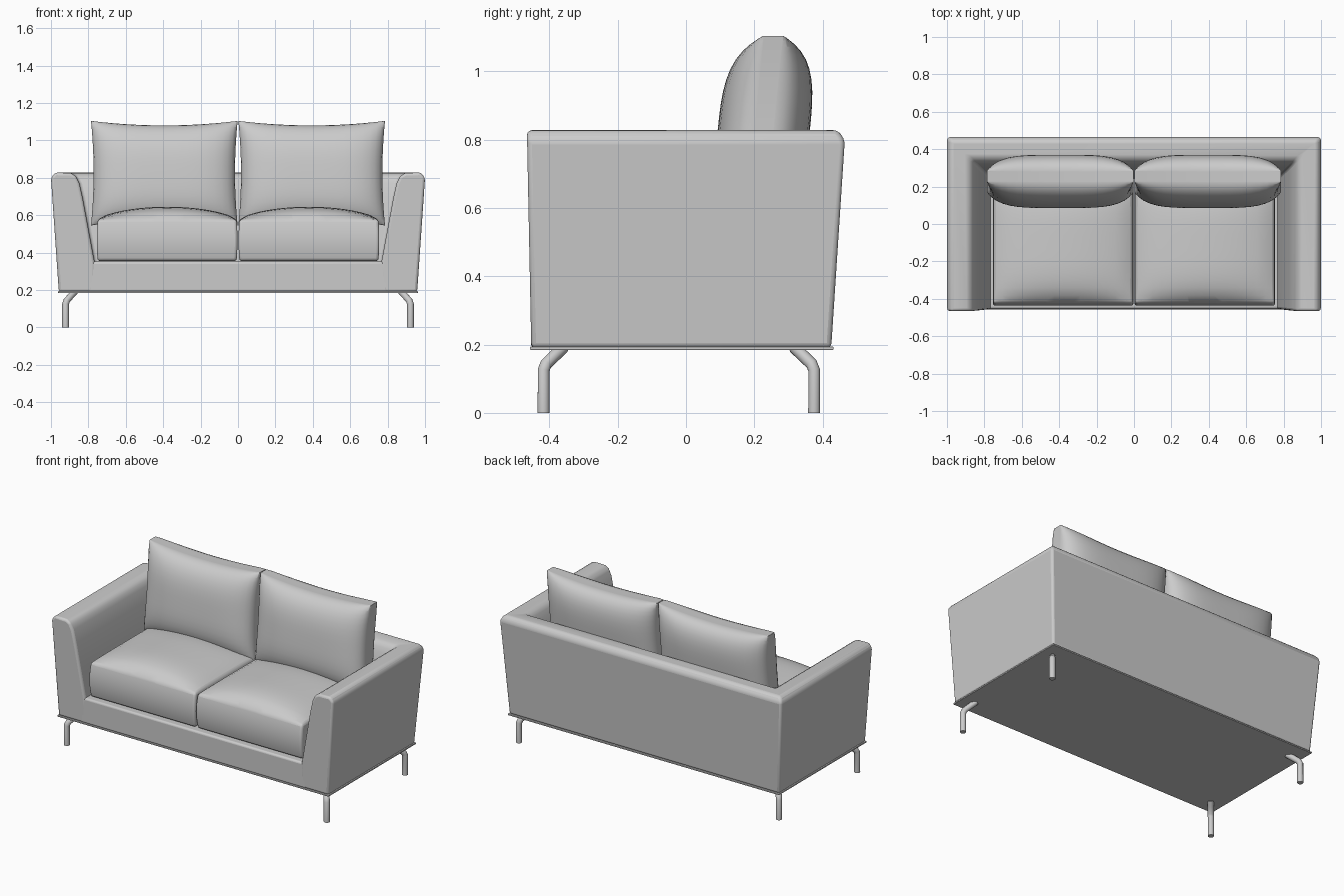
import bpy, bmesh
from math import sin, pi

if "Cube" in bpy.data.objects:
    bpy.data.objects.remove(bpy.data.objects["Cube"], do_unlink=True)

# One flat upholstery grey
GREY = (0.6, 0.6, 0.6, 1)
mat = bpy.data.materials.new("soft_grey")
mat.use_nodes = True
mat.diffuse_color = GREY
mat.node_tree.nodes["Principled BSDF"].inputs["Base Color"].default_value = GREY


def finish(name, bm, bevel=0.0, segments=3, angle=40):
    bmesh.ops.recalc_face_normals(bm, faces=bm.faces)
    mesh = bpy.data.meshes.new(name)
    bm.to_mesh(mesh)
    bm.free()
    mesh.materials.append(mat)
    ob = bpy.data.objects.new(name, mesh)
    bpy.context.collection.objects.link(ob)
    bpy.ops.object.select_all(action="DESELECT")
    bpy.context.view_layer.objects.active = ob
    ob.select_set(True)
    if bevel:
        mod = ob.modifiers.new("soft_edges", "BEVEL")
        mod.width, mod.segments = bevel, segments
        mod.limit_method, mod.angle_limit = "ANGLE", 0.6
    bpy.ops.object.shade_smooth_by_angle(angle=angle * pi / 180)
    return ob


def shaped_cube(name, shape, cuts, **kw):
    """Finely divided cube with each vertex (-1..1) moved by a shape function."""
    bm = bmesh.new()
    bmesh.ops.create_cube(bm, size=2)
    bmesh.ops.subdivide_edges(bm, edges=bm.edges, cuts=cuts, use_grid_fill=True)
    for v in bm.verts:
        v.co = shape(*v.co)
    return finish(name, bm, **kw)


# Arms and back: one section swept round three sides with mitred corners
section = [(0.042, 0.19), (0.0, 0.80), (0.022, 0.828), (0.105, 0.826),
           (0.133, 0.81), (0.152, 0.77), (0.17, 0.69), (0.235, 0.34), (0.235, 0.19)]
bm = bmesh.new()
rings = []
for d, z in section:
    front = -0.453 - 0.012 * (z - 0.19) / 0.6
    back = 0.465 - d * 0.95
    path = [(d - 1, front), (d - 1, back), (1 - d, back), (1 - d, front)]
    rings.append([bm.verts.new((x, y, z)) for x, y in path])
for a, b in zip(rings, rings[1:] + rings[:1]):
    for i in range(3):
        bm.faces.new((a[i], a[i + 1], b[i + 1], b[i]))
for end in (0, 3):
    bm.faces.new([r[end] for r in rings])
finish("arms_and_back", bm, bevel=0.014)


# Seat base with front rail, and the thin plate beneath
def box(name, x, y0, y1, z0, z1, bevel):
    def shape(u, v, w):
        return (u * x, (y0 + y1) / 2 + v * (y1 - y0) / 2, (z0 + z1) / 2 + w * (z1 - z0) / 2)
    shaped_cube(name, shape, 0, bevel=bevel)


box("seat_base", 0.80, -0.454, 0.40, 0.19, 0.352, 0.012)
box("bottom_plate", 0.962, -0.457, 0.432, 0.184, 0.194, 0.003)


# Cushions
def add_cushions(side, sx):
    def seat(u, v, w):
        pillow = (1 - u * u) * (1 - v ** 4)
        edge = 1 - 0.012 * w * w
        x = 0.379 + 0.376 * u * edge
        y = -0.10 + 0.325 * v * edge - (0.012 * (1 - w * w) if v < -0.99 else 0)
        z = 0.355 if w < -0.99 else 0.355 + (w + 1) / 2 * (0.222 + 0.068 * pillow ** 0.7)
        return (sx * x, y, z)

    def back(u, v, w):
        u, w = sin(u * pi / 2), sin(w * pi / 2)
        thick = (1 - abs(u) ** 4) ** 0.5 * (1 - abs(w) ** 3.2) ** 0.5
        half = 0.03 + 0.105 * thick
        x = 0.394 + u * (0.378 + 0.014 * w * w)
        z = 0.825 + w * (0.255 + 0.024 * u * u)
        y = 0.228 + 0.10 * (z - 0.83) + v * half
        return (sx * x, y, z)

    shaped_cube(side + "_seat_cushion", seat, 15, bevel=0.022, angle=50)
    shaped_cube(side + "_back_cushion", back, 19, bevel=0.012, angle=70)


# Bent tube legs
def add_leg(name, sx, y, inward):
    curve = bpy.data.curves.new(name, "CURVE")
    curve.dimensions = "3D"
    curve.bevel_depth, curve.bevel_resolution = 0.018, 3
    curve.use_fill_caps = True
    path = [(0, 0, 0), (0, 0, 0.125), (0.006, 0.007, 0.143),
            (0.03, 0.035, 0.170), (0.05, 0.058, 0.192)]
    spline = curve.splines.new("POLY")
    spline.points.add(len(path) - 1)
    for p, (dx, dy, z) in zip(spline.points, path):
        p.co = (sx * (0.922 - dx), y + inward * dy, z, 1)
    spline.use_smooth = True
    curve.materials.append(mat)
    bpy.context.collection.objects.link(bpy.data.objects.new(name, curve))


for side, sx in (("left", 1), ("right", -1)):
    add_cushions(side, sx)
    add_leg(side + "_front_leg", sx, -0.417, 1)
    add_leg(side + "_back_leg", sx, 0.375, -1)
